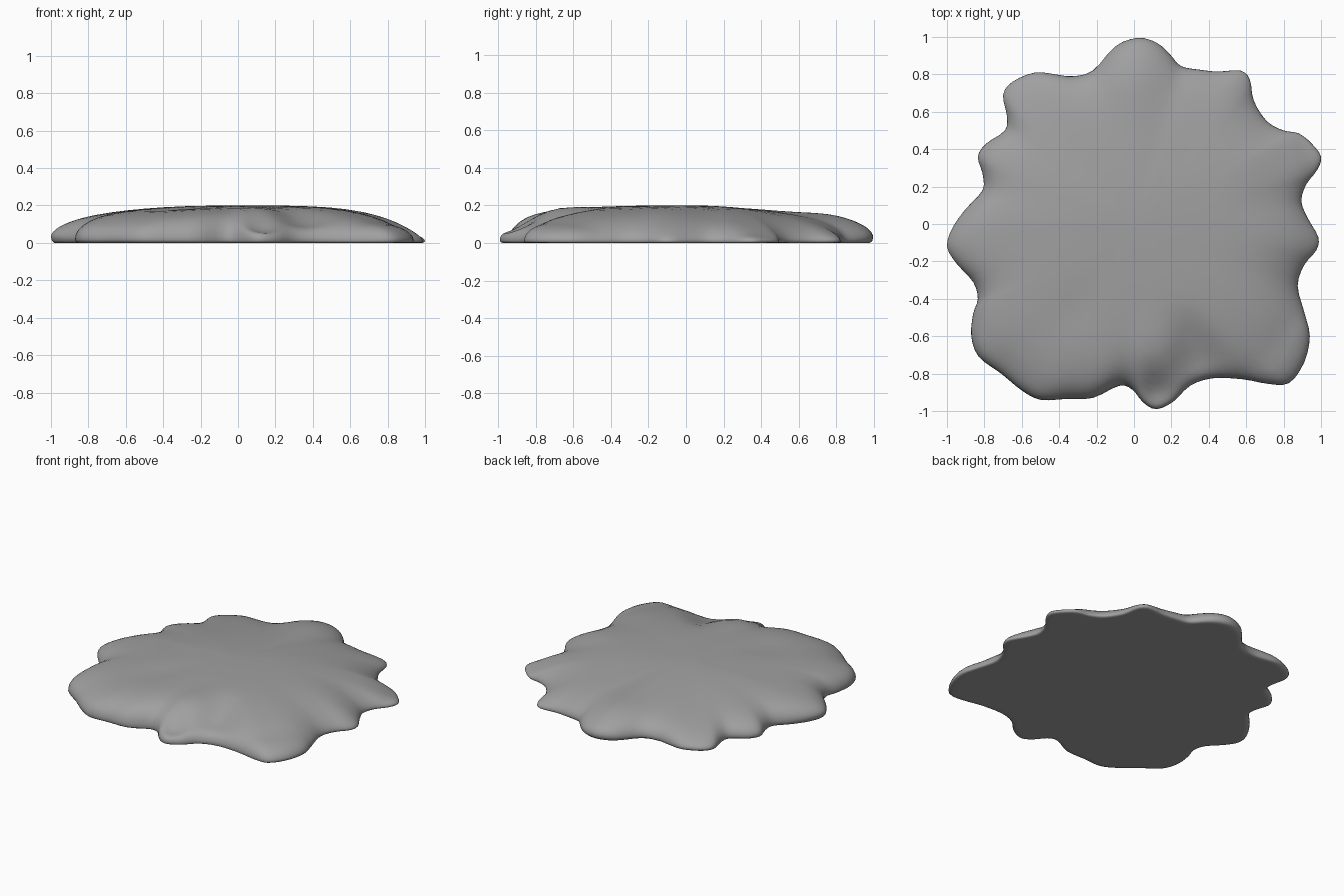
import bpy, bmesh, math
from mathutils import Vector

if "Cube" in bpy.data.objects:
    bpy.data.objects.remove(bpy.data.objects["Cube"])

# Wavy footprint, clockwise from the back lobe
OUTLINE = [
    (.02, .995), (.12, .97), (.19, .91), (.25, .845), (.35, .825), (.45, .815), (.57, .82),
    (.62, .77), (.64, .66), (.71, .55), (.80, .50), (.88, .485), (.95, .43), (1, .36),
    (.98, .29), (.92, .21), (.895, .12), (.93, .03), (.985, -.07), (.975, -.14), (.91, -.22),
    (.875, -.33), (.91, -.47), (.94, -.60), (.91, -.74), (.83, -.85), (.72, -.855),
    (.58, -.83), (.42, -.825), (.30, -.865), (.21, -.95), (.12, -.99), (.05, -.955),
    (-.01, -.885), (-.08, -.865), (-.22, -.93), (-.36, -.935), (-.5, -.94), (-.6, -.89),
    (-.71, -.8), (-.83, -.71), (-.87, -.6), (-.86, -.48), (-.835, -.4), (-.86, -.31),
    (-.95, -.21), (-1, -.12), (-.97, -.02), (-.9, .08), (-.81, .18), (-.81, .27),
    (-.835, .36), (-.79, .43), (-.69, .5), (-.68, .58), (-.70, .69), (-.65, .76),
    (-.53, .81), (-.42, .80), (-.33, .79), (-.22, .82), (-.1, .95)]

# Shoulder height near the rim, by direction in degrees
RIM = [(0, .07), (25, .065), (50, .065), (70, .085), (90, .12), (110, .09), (135, .075),
       (160, .085), (185, .105), (225, .135), (255, .15), (290, .13), (320, .12),
       (340, .09), (360, .07)]


def catmull(pts, n):
    out, m = [], len(pts)
    for i in range(m):
        a, b, c, d = (Vector(pts[(i + k) % m]) for k in (-1, 0, 1, 2))
        for j in range(n):
            t = j / n
            out.append(0.5 * (2 * b + (c - a) * t + (2 * a - 5 * b + 4 * c - d) * t * t
                              + (3 * b - a - 3 * c + d) * t ** 3))
    return out


def rim_height(ang):
    for (a0, h0), (a1, h1) in zip(RIM, RIM[1:]):
        if ang <= a1:
            t = (ang - a0) / (a1 - a0)
            t = t * t * (3 - 2 * t)
            return h0 + (h1 - h0) * t
    return RIM[-1][1]


def bump(x, y, cx, cy, r, h):
    return h * math.exp(-((x - cx) ** 2 + (y - cy) ** 2) / (r * r))


def height(p, s):
    ang = math.degrees(math.atan2(p.y, p.x)) % 360
    d = p.normalized()
    lip = .014 - .006 * d.x + bump(p.x, p.y, 0, 1, .25, .016) + bump(p.x, p.y, -1, -.1, .25, .012)
    r = min(1, p.length * s)
    # the back falls away earlier than the front and right
    top = .2 - (.2 - rim_height(ang)) * r ** (2.5 - 1.1 * max(0, d.y) + max(0, d.x))
    z = lip + (top - lip) * math.sqrt(max(0, 1 - s ** (10 - 2 * d.x)))
    x, y = p.x * s, p.y * s
    # soft hollows and swellings
    soft = bump(x, y, .34, -.74, .13, -.06) + bump(x, y, .3, -.58, .09, -.02)
    soft += bump(x, y, .13, -.93, .12, -.10) + bump(x, y, -.3, -.45, .12, -.008)
    soft += bump(x, y, 0, .78, .16, .012) + bump(x, y, .72, .18, .14, -.012)
    soft += bump(x, y, .1, -.66, .12, .012)
    return max(lip, min(.2, z + soft * (1 - s ** 10)))


outline = catmull(OUTLINE, 3)
n = len(outline)
bm = bmesh.new()

# Rings from the flat underside, round the lip, to the crown
rings = [[bm.verts.new((p.x * k, p.y * k, height(p, 1) * h)) for p in outline]
         for k, h in ((.95, 0), (.982, 0), (.995, .35))]
for s in (1, .998, .993, .985, .973, .955, .93, .9, .86, .81, .75, .68, .59, .5, .4, .28, .14):
    rings.append([bm.verts.new((p.x * s, p.y * s, height(p, s))) for p in outline])
for r0, r1 in zip(rings, rings[1:]):
    for i in range(n):
        j = (i + 1) % n
        bm.faces.new((r0[i], r0[j], r1[j], r1[i]))
crown = bm.verts.new((0, 0, .2))
for i in range(n):
    bm.faces.new((rings[-1][i], rings[-1][(i + 1) % n], crown))
bm.faces.new(rings[0])
bmesh.ops.recalc_face_normals(bm, faces=bm.faces)

mesh = bpy.data.meshes.new("flat_rock")
bm.to_mesh(mesh)
bm.free()
rock = bpy.data.objects.new("flat_rock", mesh)
bpy.context.collection.objects.link(rock)
stone = bpy.data.materials.new("dark_stone")
stone.diffuse_color = (.35, .35, .35, 1)
stone.use_nodes = True
stone.node_tree.nodes["Principled BSDF"].inputs["Base Color"].default_value = stone.diffuse_color
mesh.materials.append(stone)
bpy.context.view_layer.objects.active = rock
rock.select_set(True)
bpy.ops.object.shade_smooth_by_angle(angle=math.radians(60))
